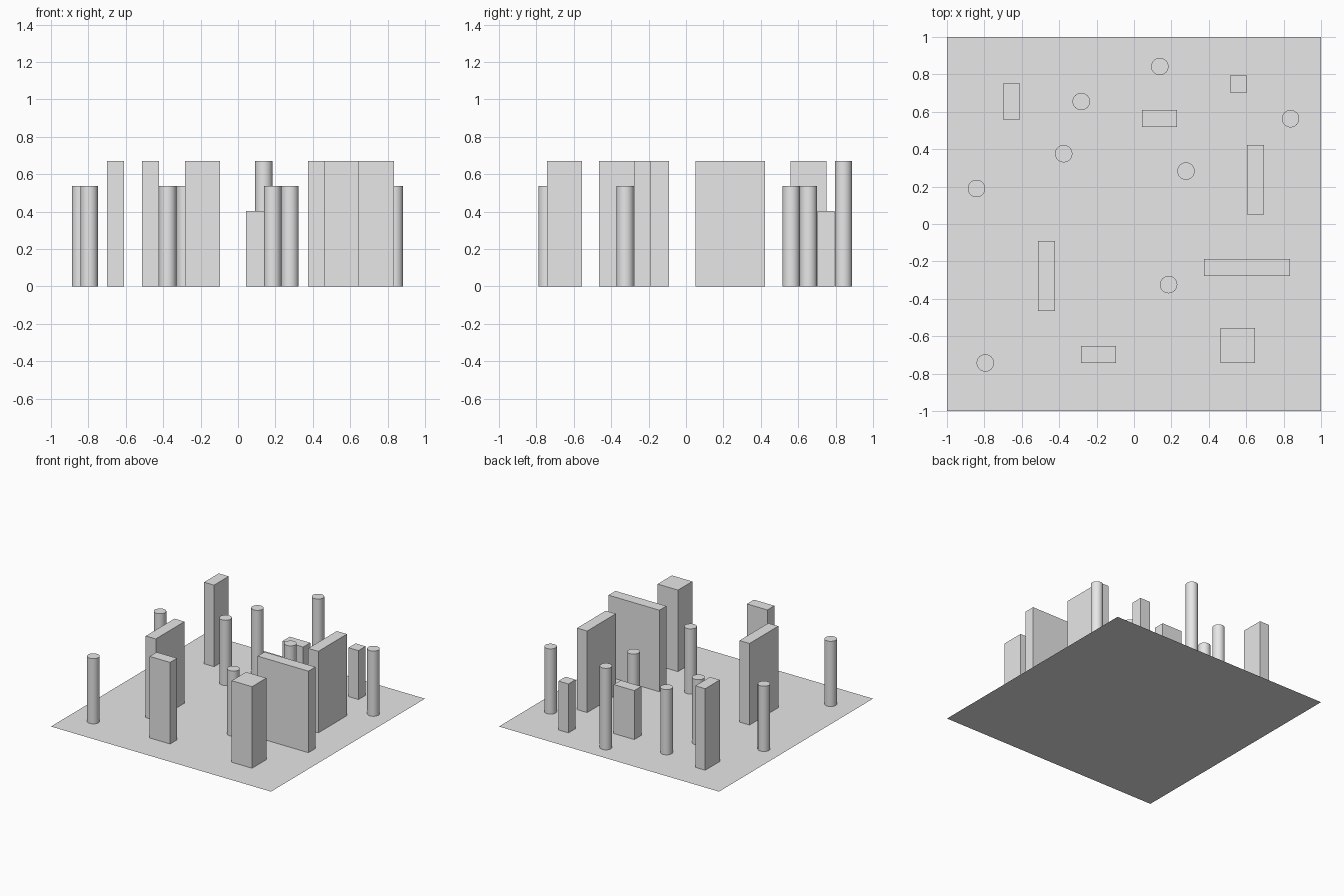
import bpy
import math

cube = bpy.data.objects.get("Cube")
if cube:
    bpy.data.objects.remove(cube, do_unlink=True)

grey = bpy.data.materials.new("light_grey")
grey.use_nodes = True
grey.diffuse_color = (0.8, 0.8, 0.8, 1)
grey.node_tree.nodes["Principled BSDF"].inputs["Base Color"].default_value = (0.8, 0.8, 0.8, 1)

TALL, MEDIUM, LOW = 0.67, 0.536, 0.402
RADIUS = 0.0465


def finish(name):
    obj = bpy.context.object
    obj.name = name
    obj.data.materials.append(grey)
    return obj


def block(name, x0, x1, y0, y1, height):
    """Upright box standing on the ground, given by its footprint."""
    bpy.ops.mesh.primitive_cube_add(size=1, location=((x0 + x1) / 2, (y0 + y1) / 2, height / 2))
    bpy.context.object.scale = (x1 - x0, y1 - y0, height)
    bpy.ops.object.transform_apply(location=False, rotation=False, scale=True)
    finish(name)


def pillar(name, x, y, height):
    """Round column standing on the ground."""
    bpy.ops.mesh.primitive_cylinder_add(vertices=32, radius=RADIUS, depth=height,
                                        location=(x, y, height / 2))
    bpy.ops.object.shade_smooth_by_angle(angle=math.radians(30))
    finish(name)


# Thin square ground sheet
bpy.ops.mesh.primitive_plane_add(size=2, location=(0, 0, 0))
finish("floor")

# Rectangular walls and blocks
block("back_right_block", -0.70, -0.61, 0.56, 0.75, TALL)
block("right_wall", -0.513, -0.422, -0.465, -0.092, TALL)
block("front_block", -0.283, -0.097, -0.743, -0.652, TALL)
block("front_left_block", 0.463, 0.648, -0.743, -0.557, TALL)
block("front_left_wall", 0.373, 0.835, -0.278, -0.187, TALL)
block("left_wall", 0.603, 0.695, 0.05, 0.422, TALL)
block("back_low_block", 0.043, 0.23, 0.518, 0.61, LOW)
block("back_left_low_block", 0.512, 0.603, 0.703, 0.795, LOW)

# Round pillars
pillar("back_tall_pillar", 0.138, 0.842, TALL)
pillars = [(-0.282, 0.655), (-0.376, 0.376), (-0.842, 0.19), (-0.795, -0.743),
           (0.185, -0.324), (0.278, 0.283), (0.837, 0.563)]
for number, (x, y) in enumerate(pillars, 1):
    pillar(f"pillar_{number}", x, y, MEDIUM)
